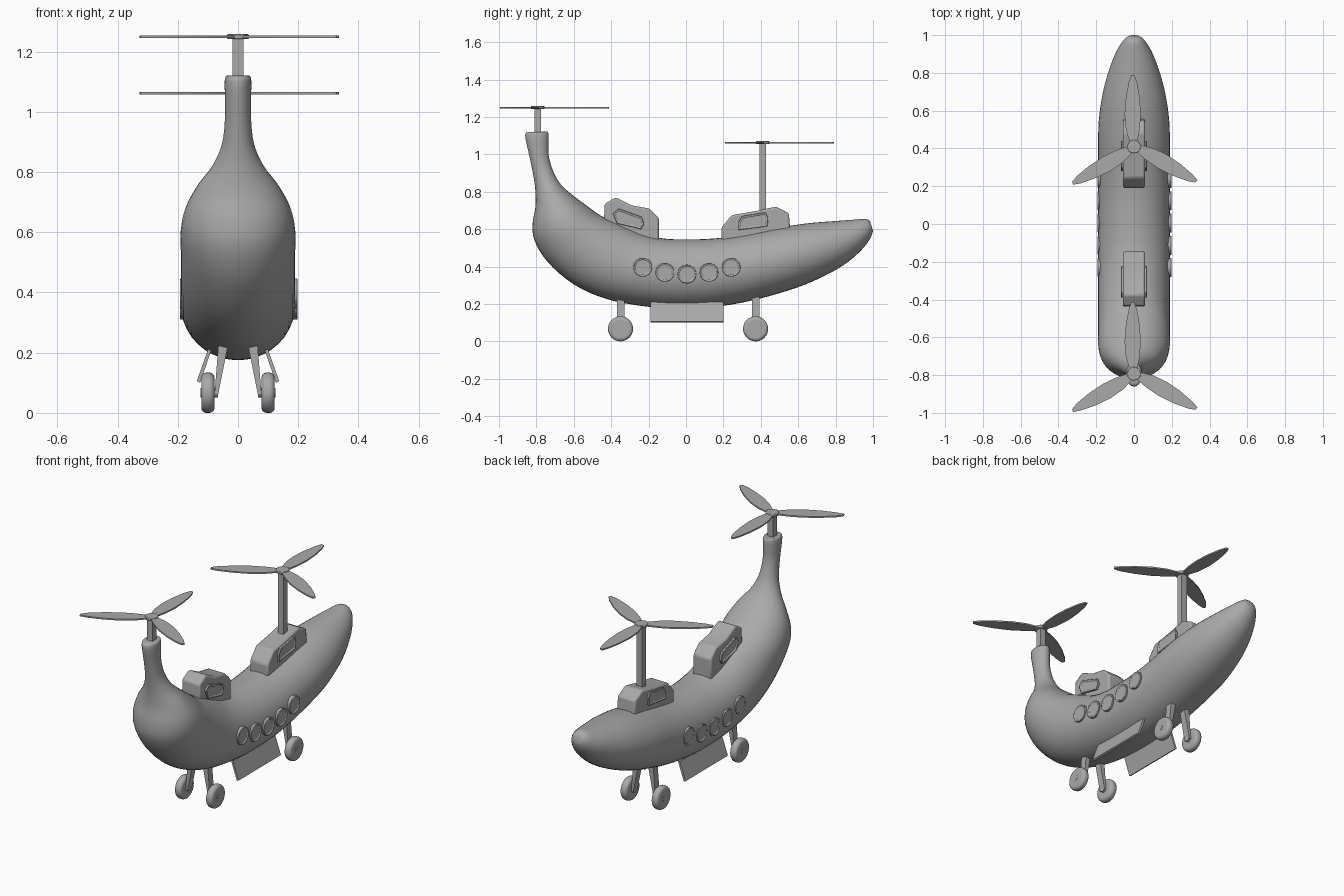
import bpy, bmesh, math
from mathutils import Vector, Matrix

cube = bpy.data.objects.get("Cube")
if cube:
    bpy.data.objects.remove(cube, do_unlink=True)

grey = bpy.data.materials.new("plain grey")
grey.use_nodes = True
grey.diffuse_color = (0.4, 0.4, 0.4, 1)
grey.node_tree.nodes["Principled BSDF"].inputs["Base Color"].default_value = grey.diffuse_color


def finish(name, bm, bevel=0, smooth=30, segments=2):
    """Turn a bmesh into a shaded object, with an optional bevel."""
    bmesh.ops.recalc_face_normals(bm, faces=bm.faces)
    mesh = bpy.data.meshes.new(name)
    bm.to_mesh(mesh)
    bm.free()
    mesh.materials.append(grey)
    obj = bpy.data.objects.new(name, mesh)
    bpy.context.collection.objects.link(obj)
    if bevel:
        mod = obj.modifiers.new("Bevel", "BEVEL")
        mod.width, mod.segments = bevel, segments
        mod.limit_method = "ANGLE"
    bpy.ops.object.select_all(action="DESELECT")
    obj.select_set(True)
    bpy.context.view_layer.objects.active = obj
    bpy.ops.object.shade_smooth_by_angle(angle=math.radians(smooth))
    return obj


def prism(name, points, place, low, high, bevel=0, inset=0):
    """Extrude an outline; place(a, b, depth) maps it into space."""
    bm = bmesh.new()
    rings = [[bm.verts.new(place(a, b, d)) for a, b in points] for d in (low, high)]
    caps = [bm.faces.new(r) for r in rings]
    n = len(points)
    for k in range(n):
        m = (k + 1) % n
        bm.faces.new((rings[0][k], rings[0][m], rings[1][m], rings[1][k]))
    bmesh.ops.recalc_face_normals(bm, faces=bm.faces)
    if inset:
        bmesh.ops.inset_individual(bm, faces=caps, thickness=inset, depth=0)
        bmesh.ops.inset_individual(bm, faces=caps, thickness=inset / 4, depth=-inset / 2)
    return finish(name, bm, bevel)


def along_x(a, b, d):
    return (d, a, b)


def along_y(a, b, d):
    return (a, d, b)


def circle(a, b, radius, sides=32):
    turn = [math.tau * k / sides for k in range(sides)]
    return [(a + radius * math.cos(t), b + radius * math.sin(t)) for t in turn]


# Curved hull: outer edge y, z; inner edge y, z; half width
stations = [
    (-.84, 1.12, -.75, 1.12, .034), (-.86, 1.1, -.735, 1.11, .044),
    (-.835, .98, -.735, 1, .043), (-.815, .88, -.71, .91, .053),
    (-.805, .8, -.67, .84, .085), (-.805, .72, -.61, .785, .135),
    (-.82, .63, -.53, .725, .175), (-.81, .54, -.46, .675, .19),
    (-.74, .425, -.38, .64, .19), (-.6, .305, -.3, .605, .19),
    (-.42, .225, -.22, .572, .19), (-.2, .185, -.12, .55, .19),
    (0, .175, 0, .545, .19), (.2, .19, .15, .55, .19),
    (.4, .23, .3, .57, .19), (.6, .29, .48, .605, .187),
    (.75, .355, .64, .63, .165), (.86, .42, .78, .642, .13),
    (.94, .49, .89, .65, .092), (.985, .55, .96, .655, .055),
    (1, .59, .985, .64, .03),
]


def spline(p, q, r, s, t):
    """Catmull-Rom blend between q and r."""
    return [0.5 * (2 * b + (c - a) * t + (2 * a - 5 * b + 4 * c - d) * t * t
                   + (3 * b - a - 3 * c + d) * t ** 3) for a, b, c, d in zip(p, q, r, s)]


path = []
last = len(stations) - 1
for k in range(last):
    four = [stations[min(max(k + j, 0), last)] for j in (-1, 0, 1, 2)]
    path += [spline(*four, step / 4) for step in range(4)]
path.append(stations[last])

hull = bmesh.new()
rings = []
for oy, oz, iy, iz, width in path:
    outer, inner = Vector((0, oy, oz)), Vector((0, iy, iz))
    middle, up = (outer + inner) / 2, (inner - outer) / 2
    rings.append([hull.verts.new(middle + up * v + Vector((width * u, 0, 0)))
                  for u, v in circle(0, 0, 1, 40)])
for one, two in zip(rings, rings[1:]):
    for k in range(40):
        m = (k + 1) % 40
        hull.faces.new((one[k], one[m], two[m], two[k]))
hull.faces.new(rings[0])
hull.faces.new(rings[-1])
finish("hull", hull, smooth=60)

# Cabins on the back of the hull, each with a window through both sides
cabins = {
    "front": ([(-.44, .6), (-.435, .735), (-.375, .77), (-.29, .727),
               (-.195, .71), (-.145, .66), (-.145, .5)],
              [(-.39, .685), (-.36, .71), (-.237, .666), (-.223, .63),
               (-.24, .6), (-.37, .63)]),
    "rear": ([(.19, .5), (.19, .61), (.245, .675), (.375, .697),
              (.48, .72), (.55, .685), (.56, .56)],
             [(.28, .64), (.3, .67), (.425, .69), (.44, .66),
              (.435, .615), (.28, .595)]),
}
for label, (outline, window) in cabins.items():
    prism(label + "_cabin", outline, along_x, -.058, .058, bevel=.01)
    prism(label + "_cabin_window", window, along_x, -.068, .068, bevel=.004, inset=.01)

# Round portholes along both flanks
for side, reach in ((1, .198), (-1, .192)):
    for k in range(-2, 3):
        prism("porthole", circle(.005 + .118 * k, .36 + .009 * k * k, .05),
              along_x, side * .14, side * reach, bevel=.003, inset=.008)


# Three-bladed rotors on square masts
def rotor(label, y, base, top):
    prism(label + "_mast", [(-.018, base), (.018, base), (.018, top), (-.018, top)],
          along_y, y - .018, y + .018)
    prism(label + "_hub", circle(0, y, .036, 16), lambda a, b, d: (a, b, d),
          top - .008, top + .008, bevel=.003)
    blade = [(.016, .02), (.03, .09), (.036, .17), (.03, .26), (.016, .34), (.002, .377),
             (-.014, .38), (-.028, .34), (-.043, .26), (-.05, .17), (-.043, .09), (-.022, .02)]
    for k in range(3):
        spin = Matrix.Rotation(math.tau * k / 3, 3, "Z")
        prism(label + "_blade", blade,
              lambda a, b, d: spin @ Vector((a, b, 0)) + Vector((0, y, d)),
              top - .004, top + .004)


rotor("front", -.793, 1.08, 1.25)
rotor("rear", .41, .65, 1.062)

# Undercarriage: wheels, tapered struts and flared bay doors
for side in (1, -1):
    def mirrored(a, b, d):
        return (side * a, d, b)

    for y in (-.35, .372):
        prism("strut", [(.03, .24), (.064, .24), (.078, .06), (.066, .06)],
              mirrored, y - .02, y + .02)
        wheel = prism("wheel", circle(y, .067, .067), along_x, side * .078, side * .122, bevel=.017)
        wheel.modifiers["Bevel"].segments = 4
        prism("axle", circle(y, .067, .016, 16), along_x, side * .066, side * .124)
    prism("bay_door", [(.088, .21), (.1, .21), (.137, .105), (.126, .1)],
          mirrored, -.19, .2)
